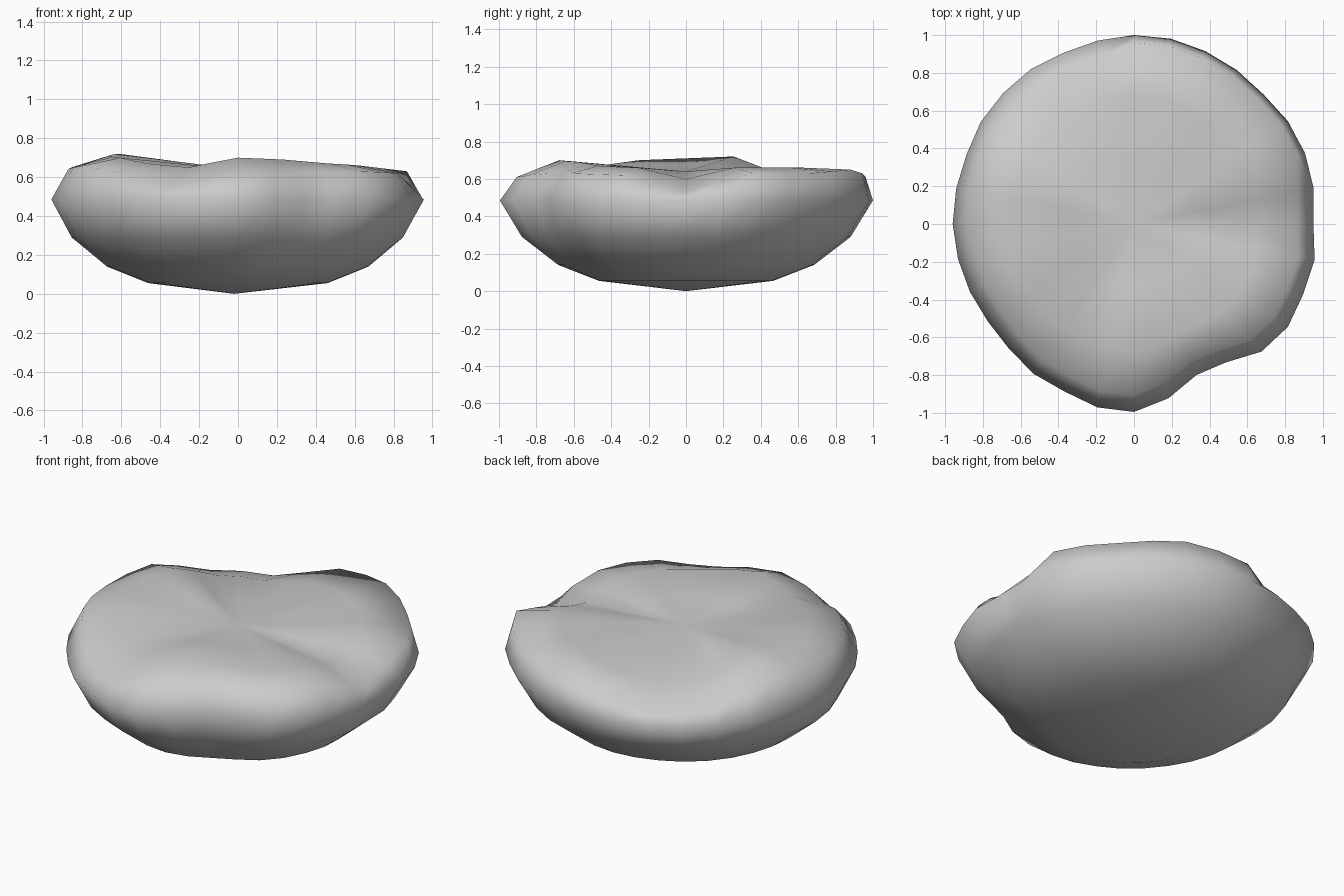
import bpy
import bmesh
import math

SEGMENTS = 32

# Outline radius, one value per segment, counter-clockwise from +x
OUTLINE = [.95, .97, .98, .98, .97, .98, .99, 1, 1, .99, .98, .985, .98, .975, .96, .96,
           .96, .95, .94, .93, .935, .955, .96, .99, .995, .94, .865, .88, .955, .98, .97, .975]

# Heights around the wavy lip and the crown, every second segment
LIP = [.53, .63, .63, .65, .61, .53, .56, .66, .64, .66, .62, .56, .61, .63, .63, .62]
CROWN = [.6, .66, .66, .66, .63, .6, .63, .72, .71, .7, .67, .65, .7, .69, .67, .66]

# Smooth underside rings: share of the outline, height, share of the dents kept
UNDERSIDE = [(.48, .055, .2), (.7, .14, .4), (.89, .29, .7), (1, .485, 1)]


def wave(heights, i):
    """Read a height list at a segment, halfway between entries on odd ones."""
    a, b = heights[i // 2], heights[(i // 2 + 1) % len(heights)]
    return a if i % 2 == 0 else (a + b) / 2


def lip_share(i):
    """The back left wall is steep; elsewhere the lip draws inwards."""
    return .96 if 2 <= i <= 8 else .91


def add_ring(bm, radius, height):
    ring = []
    for i in range(SEGMENTS):
        angle = math.tau * i / SEGMENTS
        r = radius(i)
        ring.append(bm.verts.new((r * math.cos(angle), r * math.sin(angle), height(i))))
    return ring


def dented(share, keep):
    mean = sum(OUTLINE) / SEGMENTS
    return lambda i: share * (mean + (OUTLINE[i] - mean) * keep)


def build_body():
    bm = bmesh.new()
    rings = [add_ring(bm, dented(share, keep), lambda i, z=z: z)
             for share, z, keep in UNDERSIDE]

    # Wavy lip, crown and shallow middle
    rings.append(add_ring(bm, lambda i: OUTLINE[i] * lip_share(i), lambda i: wave(LIP, i)))
    rings.append(add_ring(bm, dented(.69, .6), lambda i: wave(CROWN, i)))
    rings.append(add_ring(bm, dented(.35, .2), lambda i: (wave(CROWN, i) + .64) / 2))
    bottom = bm.verts.new((-.02, 0, 0))
    top = bm.verts.new((0, 0, .64))

    # Skin between the rings and close both poles
    for i in range(SEGMENTS):
        j = (i + 1) % SEGMENTS
        bm.faces.new((bottom, rings[0][j], rings[0][i]))
        bm.faces.new((top, rings[-1][i], rings[-1][j]))
        for low, high in zip(rings, rings[1:]):
            bm.faces.new((low[i], low[j], high[j], high[i]))
    bmesh.ops.recalc_face_normals(bm, faces=bm.faces)
    for face in bm.faces:
        face.smooth = True

    mesh = bpy.data.meshes.new("dented_body")
    bm.to_mesh(mesh)
    bm.free()
    body = bpy.data.objects.new("dented_body", mesh)
    bpy.context.collection.objects.link(body)
    return body


def make_material(name, color):
    material = bpy.data.materials.new(name)
    material.use_nodes = True
    material.diffuse_color = color
    for node in material.node_tree.nodes:
        if node.type == 'BSDF_PRINCIPLED':
            node.inputs["Base Color"].default_value = color
    return material


default_cube = bpy.data.objects.get("Cube")
if default_cube:
    bpy.data.objects.remove(default_cube, do_unlink=True)

body = build_body()
body.data.materials.append(make_material("light_grey", (.6, .6, .6, 1)))
